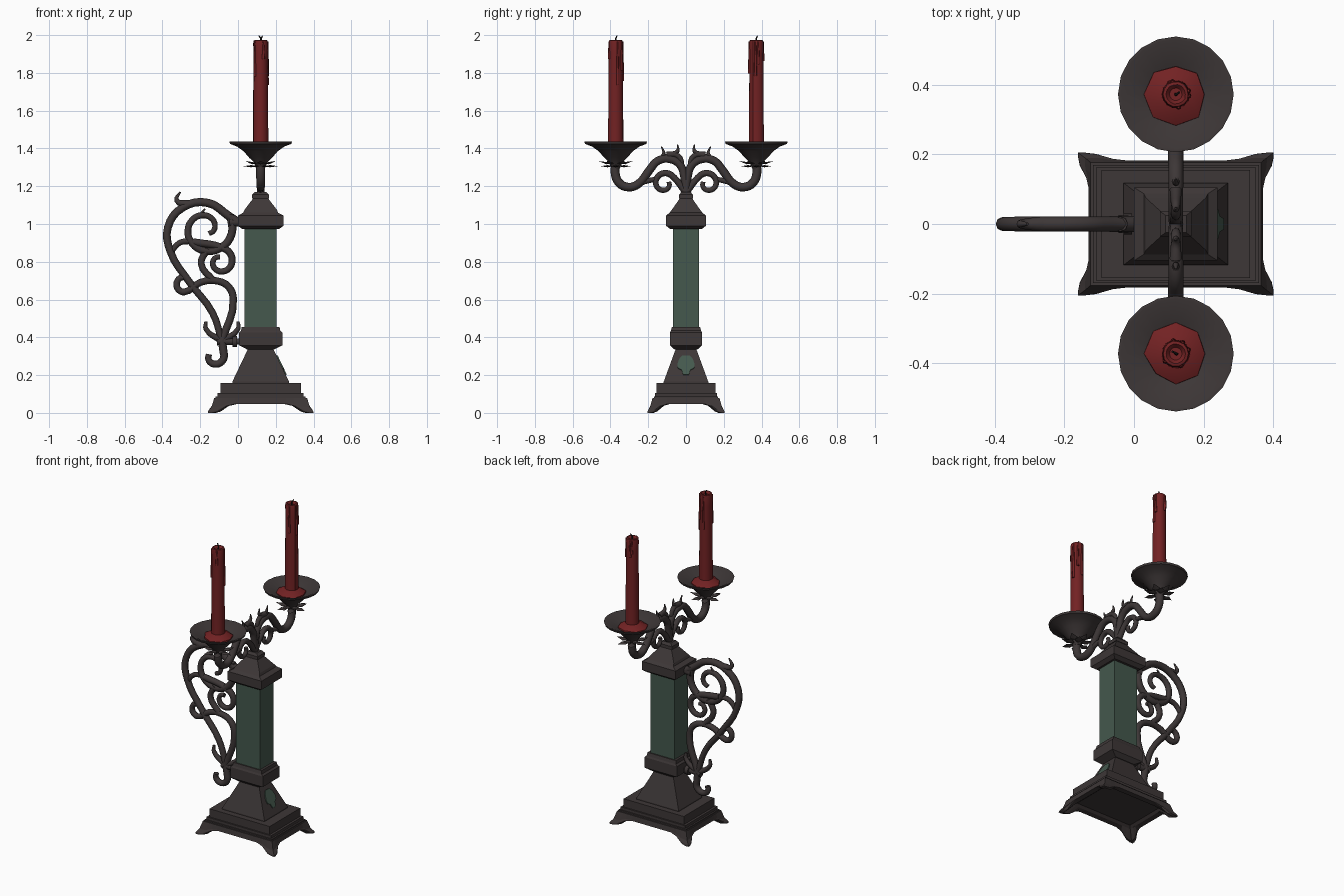
import bpy, bmesh, math, random
from mathutils import Vector

if "Cube" in bpy.data.objects:
    bpy.data.objects.remove(bpy.data.objects["Cube"])

random.seed(4)
CX = 0.12            # column centre in x
CY = 0.372           # candle distance in y


def material(name, *rgb):
    m = bpy.data.materials.new(name)
    m.diffuse_color = (*rgb, 1)
    m.use_nodes = True
    m.node_tree.nodes["Principled BSDF"].inputs["Base Color"].default_value = m.diffuse_color
    return m


IRON = material("dark_iron", .047, .038, .038)
GREEN = material("green_stone", .058, .098, .074)
RED = material("red_wax", .17, .016, .017)
WICK = material("black_wick", .012, .01, .01)


def add_mesh(name, mesh, mat, smooth=None):
    mesh.materials.clear()
    mesh.materials.append(mat)
    if smooth:
        mesh.shade_smooth()
        mesh.set_sharp_from_angle(angle=math.radians(smooth))
    bpy.context.collection.objects.link(bpy.data.objects.new(name, mesh))


def finish(name, bm, mat, smooth=None):
    bmesh.ops.recalc_face_normals(bm, faces=bm.faces)
    me = bpy.data.meshes.new(name)
    bm.to_mesh(me)
    bm.free()
    add_mesh(name, me, mat, smooth)


def loft(name, rings, mat, smooth=None):
    """Skin a list of closed rings of points and cap both ends."""
    bm = bmesh.new()
    loops = [[bm.verts.new(p) for p in r] for r in rings]
    n = len(loops[0])
    for a, b in zip(loops, loops[1:]):
        for i in range(n):
            j = (i + 1) % n
            bm.faces.new((a[i], a[j], b[j], b[i]))
    bm.faces.new(loops[0])
    bm.faces.new(loops[-1])
    finish(name, bm, mat, smooth)


def stack(name, rows, mat):
    """Rectangular moulding from (half x, half y, z) rows."""
    corners = [(-1, -1), (1, -1), (1, 1), (-1, 1)]
    loft(name, [[(CX + u * hx, v * hy, z) for u, v in corners]
                for hx, hy, z in rows], mat)


def lathe(name, profile, cy, segs, mat, jitter=0.0):
    k = [1 + random.uniform(-jitter, jitter) for _ in range(segs)]
    ang = [math.tau * i / segs for i in range(segs)]
    loft(name, [[(CX + r * q * math.cos(a), cy + r * q * math.sin(a), z)
                 for q, a in zip(k, ang)] for r, z in profile], mat, 35)


def arc(cu, cv, r0, r1, a0, a1):
    """Points along a spiral arc, about one per 40 degrees."""
    n = max(2, round(abs(a1 - a0) / 40))
    out = []
    for i in range(n + 1):
        t = i / n
        a, r = math.radians(a0 + (a1 - a0) * t), r0 + (r1 - r0) * t
        out.append((cu + r * math.cos(a), cv + r * math.sin(a)))
    return out


def tube(name, pts, r0, r1, mat=IRON, res=4):
    """Smooth round bar through points, tapering from r0 to r1."""
    cu = bpy.data.curves.new(name, 'CURVE')
    cu.dimensions = '3D'
    cu.bevel_depth = 1.0
    cu.bevel_resolution = 2
    cu.resolution_u = res
    cu.use_fill_caps = True
    sp = cu.splines.new('BEZIER')
    sp.bezier_points.add(len(pts) - 1)
    for i, (bp, p) in enumerate(zip(sp.bezier_points, pts)):
        bp.co = p
        bp.handle_left_type = bp.handle_right_type = 'AUTO'
        bp.radius = r0 + (r1 - r0) * i / (len(pts) - 1)
    tmp = bpy.data.objects.new(name + "_curve", cu)
    bpy.context.collection.objects.link(tmp)
    dg = bpy.context.evaluated_depsgraph_get()
    me = bpy.data.meshes.new_from_object(tmp.evaluated_get(dg))
    bpy.data.objects.remove(tmp)
    add_mesh(name, me, mat, 50)


# Footed skirt: the corners flare outward and drop to the ground
ts = [math.sin(math.pi * (i / 16 - .5)) for i in range(16)]
square = ([(t, -1) for t in ts] + [(1, t) for t in ts] +
          [(-t, 1) for t in ts] + [(-1, -t) for t in ts])


def skirt_ring(inset, z, flare=0.0, drop=0.0):
    ring = []
    for u, v in square:
        t = min(1, max(0, (min(abs(u), abs(v)) - 0.62) / 0.28))
        f = t * t * (3 - 2 * t)
        ring.append((CX + u * (.25 - inset + flare * f),
                     v * (.182 - inset + flare * .75 * f), z - drop * f))
    return ring


loft("footed_base", [skirt_ring(.05, .06), skirt_ring(.035, .048),
                     skirt_ring(.005, .046, .012, .046),
                     skirt_ring(0, .047, .03, .047),
                     skirt_ring(0, .05, .028, .04),
                     skirt_ring(.001, .053, .012, .022),
                     skirt_ring(.005, .08)], IRON)

# Stepped plinth and pyramid
for i, (inset, z) in enumerate([(0, .088), (.01, .106), (.025, .158)]):
    stack(f"plinth_step_{i}", [(.238 - inset, .17 - inset * .6, .07),
                               (.238 - inset, .17 - inset * .6, z)], IRON)
stack("pyramid", [(.15, .118, .155), (.15, .118, .165), (.064, .052, .345)], IRON)

# Collars, column and roof
stack("lower_collar", [(.07, .06, .335), (.115, .085, .358), (.115, .085, .425),
                       (.104, .08, .435), (.1, .075, .455)], IRON)
stack("column", [(.085, .068, .45), (.085, .068, .985)], GREEN)
stack("upper_collar", [(.097, .083, .973), (.12, .105, .99), (.12, .105, 1.045),
                       (.092, .087, 1.06), (.086, .075, 1.075), (.04, .033, 1.135)],
      IRON)
stack("roof_cap", [(.045, .036, 1.135), (.045, .036, 1.155), (.03, .025, 1.17)], IRON)

# Green leaf emblem on the right slope of the pyramid
half = [(.015, .2), (.023, .225), (.043, .235), (.046, .255), (.035, .285), (.018, .302)]
bm = bmesh.new()
bm.faces.new([bm.verts.new((CX + .149 - .478 * (z - .165), y, z))
              for y, z in half + [(-y, z) for y, z in reversed(half)]])
ext = bmesh.ops.extrude_face_region(bm, geom=bm.faces[:])
bmesh.ops.translate(bm, vec=(.006, 0, .003), verts=[
    v for v in ext["geom"] if isinstance(v, bmesh.types.BMVert)])
finish("leaf_emblem", bm, GREEN)

for s, side in ((-1, "front"), (1, "back")):
    cy = s * CY

    # Scrolled arm
    def arm(name, pts, r0, r1):
        tube(f"{side}_{name}", [(CX, s * y, z) for y, z in pts], r0, r1)

    arm("arm", [(.372, 1.32)] + arc(.3, 1.27, .075, .075, 0, -130)
        + arc(.1, 1.25, .1, .09, 20, 180) + [(0, 1.16)], .024, .02)
    arm("arm_top_curl", arc(.075, 1.325, .055, .04, 215, 45), .012, .016)
    arm("arm_hook", [(.1, 1.365), (.045, 1.385), (.045, 1.42)], .018, .003)
    arm("arm_side_hook", [(.16, 1.33), (.118, 1.37), (.13, 1.41)], .016, .003)
    arm("arm_lower_scroll", [(0, 1.165)] + arc(.115, 1.215, .06, .025, 150, -200),
        .018, .012)
    arm("arm_tie", [(.15, 1.24), (.235, 1.222)], .012, .016)

    # Drip dish
    lathe(f"{side}_dish", [(.022, 1.295), (.038, 1.33), (.06, 1.35), (.09, 1.385),
                           (.125, 1.41), (.162, 1.424), (.166, 1.436),
                           (.157, 1.437), (.08, 1.397), (.03, 1.385)], cy, 20, IRON)

    # Two layers of pointed leaves under the dish
    bm = bmesh.new()
    for i in range(12):
        a = math.tau * i / 12
        d = Vector((math.cos(a), math.sin(a), 0))
        e = Vector((-d.y, d.x, 0)) * .024
        c = Vector((CX, cy, 1.322 if i % 2 else 1.306))
        tip = Vector((0, 0, .012 * (i % 2)))
        up, dn = (bm.verts.new(c + d * .05 + Vector((0, 0, h))) for h in (.006, -.006))
        v = [bm.verts.new(q) for q in (c + d * .015, c + d * .055 + e,
                                       c + d * .092 + tip, c + d * .055 - e)]
        for k in range(4):
            bm.faces.new((v[k], v[(k + 1) % 4], up))
            bm.faces.new((v[(k + 1) % 4], v[k], dn))
    finish(f"{side}_leaf_collar", bm, IRON)

    # Candle, wax pool, drips and wick
    lathe(f"{side}_wax_pool", [(.088, 1.388), (.086, 1.405), (.044, 1.43)],
          cy, 8, RED, .08)
    lathe(f"{side}_candle", [(.041, 1.4), (.037, 1.9), (.039, 1.955), (.036, 1.972),
                             (.028, 1.974), (.018, 1.961)], cy, 14, RED, .03)
    for i in range(5):
        a = random.uniform(0, math.tau)
        end = 1.965 - random.uniform(.08, .32)
        x, y = CX + .037 * math.cos(a), cy + .037 * math.sin(a)
        tube(f"{side}_drip_{i}", [(x, y, 1.965), (x, y, end)], .004, .008, RED, 2)
    tube(f"{side}_wick", [(CX, cy, 1.955), (CX + .002, cy, 1.98),
                          (CX + .01 * s, cy + .006, 1.996)], .005, .003, WICK, 3)


# Scrolled handle on the left, in the plane y = 0
def bar(name, pts, r0, r1):
    tube(name, [(x, 0, z) for x, z in pts], r0, r1)


JOINT = (-.085, .38)
bar("handle_bow", [(0, 1.01)] + arc(-.2, .93, .19, .175, 35, 205)
    + [(-.255, .69), (-.135, .53), JOINT], .023, .018)
bar("handle_spike", [(-.26, 1.105), (-.325, 1.125), (-.305, 1.17)], .022, .004)
bar("upper_spiral", arc(-.17, .975, .15, .03, 30, -420), .022, .013)
bar("spiral_leaf", [(-.24, 1.03), (-.2, 1.05), (-.175, 1.08)], .014, .004)
bar("middle_spiral", [(-.24, .905)] + arc(-.095, .8, .075, .025, 80, -270), .02, .013)
bar("middle_link", [(-.16, .87), (-.195, .79), (-.13, .7)], .018, .018)
bar("left_link", [(-.355, .85), (-.31, .9), (-.25, .91)], .014, .016)
bar("lower_sweep", arc(-.285, .68, .04, .04, 80, 270) + [(-.2, .69)]
    + arc(-.12, .6, .1, .095, 90, 0) + [JOINT], .016, .02)
for s, side in ((-1, "left"), (1, "right")):
    bar(f"lower_{side}_hook", [(JOINT[0] + s * .085, .485),
                               (JOINT[0] + s * .085, .445), JOINT], .008, .018)
bar("bottom_curl", [JOINT] + arc(-.125, .3, .055, .03, 30, -200), .022, .016)
bar("lower_mount", [(-.11, .378), (.02, .378)], .02, .016)
bar("mount_ring", [(-.03, .378), (-.006, .378)], .03, .03)
bar("upper_mount", [(-.045, 1.01), (.03, 1.01)], .026, .02)
